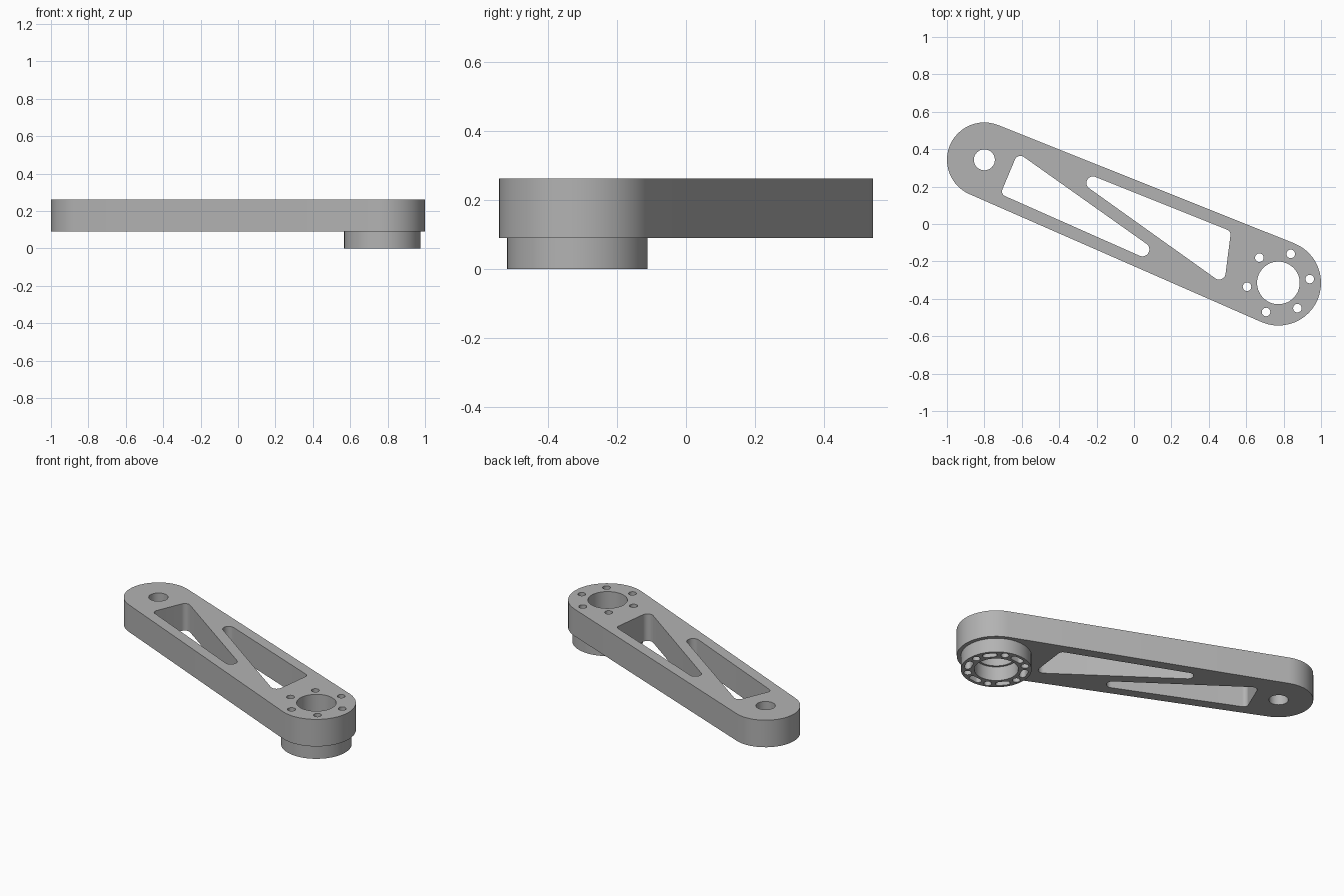
import bpy, bmesh
from math import sin, cos, pi, radians
from mathutils import Vector
from mathutils.geometry import convex_hull_2d

if "Cube" in bpy.data.objects:
    bpy.data.objects.remove(bpy.data.objects["Cube"])

grey = bpy.data.materials.new("plain_grey")
grey.use_nodes = True
colour = (0.45, 0.45, 0.45, 1)
grey.diffuse_color = colour
grey.node_tree.nodes["Principled BSDF"].inputs["Base Color"].default_value = colour

PIVOT = Vector((-0.8, 0.343))
HUB = Vector((0.772, -0.315))
Z_STEP, Z_TOP = 0.09, 0.262


def outline(*circles, sides=48):
    """Rounded loop wrapped tightly around (x, y, radius) circles."""
    pts = [Vector((x + r * cos(2 * pi * i / sides), y + r * sin(2 * pi * i / sides)))
           for x, y, r in circles for i in range(sides)]
    return [pts[i] for i in convex_hull_2d(pts)]


def around_hub(degrees, radius):
    a = radians(degrees)
    return HUB + radius * Vector((cos(a), sin(a)))


def plate(name, loops, z0, z1):
    """Extrude an outer loop with inner loops as openings."""
    bm = bmesh.new()
    for loop in loops:
        verts = [bm.verts.new((p.x, p.y, z0)) for p in loop]
        for a, b in zip(verts, verts[1:] + verts[:1]):
            bm.edges.new((a, b))
    bmesh.ops.triangle_fill(bm, edges=bm.edges[:], use_beauty=True, normal=(0, 0, 1))
    out = bmesh.ops.extrude_face_region(bm, geom=bm.faces[:], use_keep_orig=True)
    top = [v for v in out["geom"] if isinstance(v, bmesh.types.BMVert)]
    bmesh.ops.translate(bm, verts=top, vec=(0, 0, z1 - z0))
    bmesh.ops.recalc_face_normals(bm, faces=bm.faces[:])
    mesh = bpy.data.meshes.new(name)
    bm.to_mesh(mesh)
    bm.free()
    mesh.materials.append(grey)
    obj = bpy.data.objects.new(name, mesh)
    bpy.context.collection.objects.link(obj)
    bpy.ops.object.select_all(action="DESELECT")
    obj.select_set(True)
    bpy.context.view_layer.objects.active = obj
    bpy.ops.object.shade_smooth_by_angle(angle=radians(30))
    return obj


# Bolt holes shared by the arm and the hub ring
bolt_angles = [7 + 60 * i for i in range(6)]
bolts = [outline((*around_hub(a, 0.169), 0.023), sides=20) for a in bolt_angles]

# Arm with two triangular lightening pockets
pocket_left = outline((-0.607, 0.332, 0.032), (-0.679, 0.174, 0.027), (0.045, -0.136, 0.037))
pocket_right = outline((-0.219, 0.219, 0.035), (0.489, -0.056, 0.027), (0.455, -0.262, 0.035))
plate("arm", [outline((*PIVOT, 0.2), (*HUB, 0.228)),
              outline((*PIVOT, 0.056)), outline((*HUB, 0.114)),
              pocket_left, pocket_right] + bolts, Z_STEP, Z_TOP)

# Hub ring under the wide end, with blind slots between the bolts
slots = [outline((*around_hub(a + 22, 0.167), 0.02), (*around_hub(a + 38, 0.167), 0.02), sides=20)
         for a in bolt_angles]
plate("hub_ring", [outline((*HUB, 0.204)), outline((*HUB, 0.127))] + bolts + slots, 0, Z_STEP)
